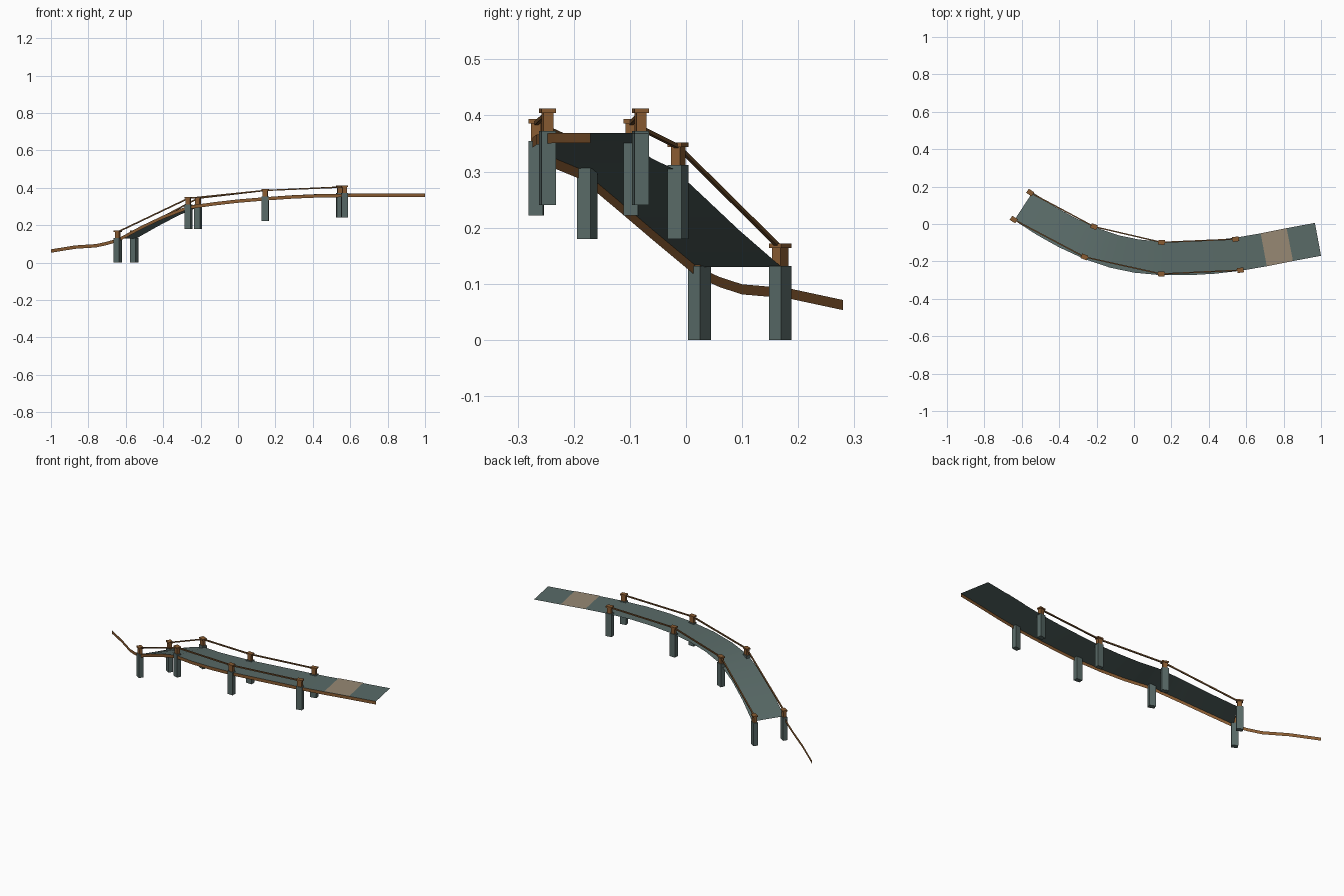
import bpy
import bmesh
from math import atan2
from mathutils import Vector, Matrix

cube = bpy.data.objects.get("Cube")
if cube:
    bpy.data.objects.remove(cube)


def material(name, colour):
    m = bpy.data.materials.new(name)
    m.use_nodes = True
    m.diffuse_color = (*colour, 1)
    m.node_tree.nodes["Principled BSDF"].inputs["Base Color"].default_value = (*colour, 1)
    return m


STONE = material("grey_green", (0.1, 0.145, 0.137))
WOOD = material("brown_wood", (0.255, 0.108, 0.032))
ROPE = material("brown_rope", (0.18, 0.085, 0.028))
TAN = material("pale_tan", (0.31, 0.25, 0.175))


def finish(name, bm, mat, smooth=False):
    mesh = bpy.data.meshes.new(name)
    bm.to_mesh(mesh)
    bm.free()
    mesh.materials.append(mat)
    for p in mesh.polygons:
        p.use_smooth = smooth
    obj = bpy.data.objects.new(name, mesh)
    bpy.context.collection.objects.link(obj)


def ribbon(name, lower, upper, mat):
    """Open sheet between two matching edge paths."""
    bm = bmesh.new()
    a = [bm.verts.new(p) for p in lower]
    b = [bm.verts.new(p) for p in upper]
    for i in range(len(a) - 1):
        bm.faces.new((a[i], a[i + 1], b[i + 1], b[i]))
    finish(name, bm, mat, smooth=True)


def box(bm, matrix, size, centre_z):
    bmesh.ops.create_cube(bm, size=1, matrix=matrix
                          @ Matrix.Translation((0, 0, centre_z))
                          @ Matrix.Diagonal((*size, 1)))


# Front edge of the walkway, from the low end to the high end
edge = [Vector(p) for p in (
    (-.64, .02, .13), (-.52, -.058, .195), (-.4, -.125, .252),
    (-.265, -.187, .304), (-.13, -.233, .323), (0, -.26, .338),
    (.145, -.274, .35), (.29, -.274, .36), (.43, -.266, .366),
    (.57, -.25, .368), (.71, -.226, .369), (.85, -.198, .369), (1, -.17, .369))]
last = len(edge) - 1
tangents = [edge[min(i + 1, last)] - edge[max(i - 1, 0)] for i in range(last + 1)]
far_edge = [p + Vector((-t.y, t.x, 0)).normalized() * .179
            for p, t in zip(edge, tangents)]
ribbon("walkway_deck", edge, far_edge, STONE)

# Pale panel lying on the deck near the high end
lift = Vector((0, 0, .002))
ribbon("pale_deck_panel", [p + lift for p in edge[-3:-1]],
       [p + lift for p in far_edge[-3:-1]], TAN)

# Upright trim band along the front edge, running on past the low end
tail = [Vector(p) for p in ((-1, .28, .071), (-.87, .182, .092),
                            (-.76, .1, .099), (-.7, .06, .112))]
band = tail + edge
ribbon("front_trim_band", [p - Vector((0, 0, .018)) for p in band], band, WOOD)

# Post rows: station on the edge, pile foot height, front and back positions
rows = ((0, 0, (-.643, .024), (-.555, .168)),
        (3, .18, (-.265, -.176), (-.214, -.014)),
        (6, .222, (.145, -.267), (.147, -.098)),
        (9, .24, (.569, -.247), (.544, -.081)))

for side, label in enumerate(("front", "back")):
    ties = []
    for n, (station, foot, *spots) in enumerate(rows, 1):
        x, y = spots[side]
        t = tangents[station]
        place = Matrix.Translation((x, y, foot)) @ Matrix.Rotation(atan2(t.y, t.x), 4, "Z")
        # Stone pile
        bm = bmesh.new()
        box(bm, place, (.035, .026, .132), .066)
        finish(f"{label}_pile_{n}", bm, STONE)
        # Wooden post with a wider cap
        bm = bmesh.new()
        box(bm, place, (.025, .018, .034), .148)
        box(bm, place, (.035, .026, .008), .168)
        finish(f"{label}_post_{n}", bm, WOOD)
        ties.append(Vector((x, y, foot + .164)))
    # Rope rails from post to post
    bm = bmesh.new()
    for a, b in zip(ties, ties[1:]):
        d = b - a
        place = Matrix.Translation((a + b) / 2) @ d.to_track_quat("Z", "Y").to_matrix().to_4x4()
        box(bm, place, (.007, .007, d.length), 0)
    finish(f"{label}_rope_rail", bm, ROPE)
